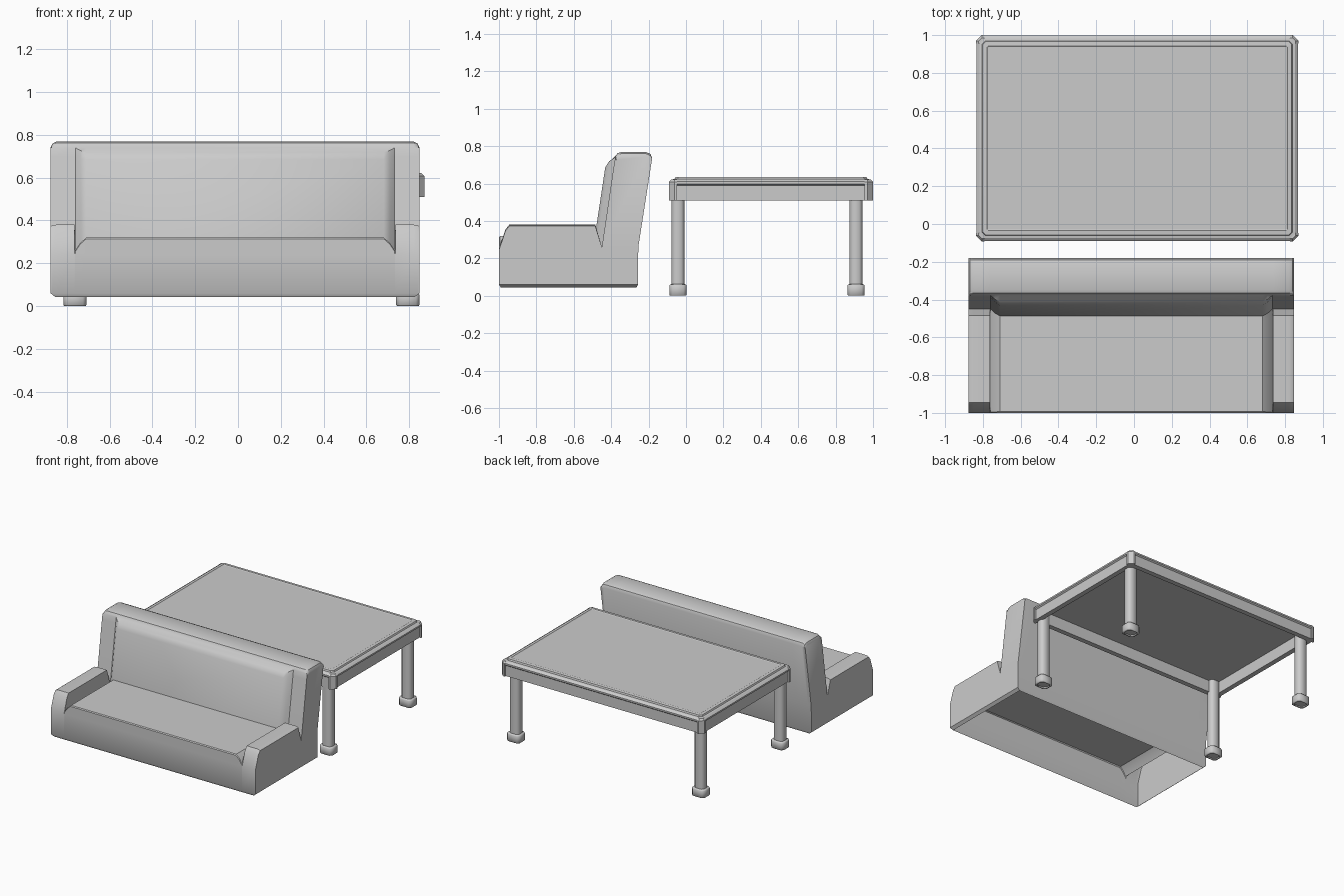
import bpy, bmesh

if "Cube" in bpy.data.objects:
    bpy.data.objects.remove(bpy.data.objects["Cube"])


def finish(name, bm, angle=0.6):
    bmesh.ops.recalc_face_normals(bm, faces=bm.faces[:])
    me = bpy.data.meshes.new(name)
    bm.to_mesh(me)
    bm.free()
    ob = bpy.data.objects.new(name, me)
    bpy.context.collection.objects.link(ob)
    bpy.ops.object.select_all(action='DESELECT')
    ob.select_set(True)
    bpy.context.view_layer.objects.active = ob
    bpy.ops.object.shade_smooth_by_angle(angle=angle)
    return ob


def octagon(cx, cy, hx, hy, c, z):
    """Rectangle with chamfered corners."""
    pts = [(hx, hy - c), (hx - c, hy), (c - hx, hy), (-hx, hy - c),
           (-hx, c - hy), (c - hx, -hy), (hx - c, -hy), (hx, c - hy)]
    return [(cx + x, cy + y, z) for x, y in pts]


def loft(bm, rings, closed=True, cap_start=False, cap_end=False):
    vs = [[bm.verts.new(p) for p in r] for r in rings]
    n = len(vs[0])
    for a, b in zip(vs, vs[1:]):
        for i in range(n if closed else n - 1):
            j = (i + 1) % n
            bm.faces.new((a[i], a[j], b[j], b[i]))
    if cap_start:
        bm.faces.new(vs[0])
    if cap_end:
        bm.faces.new(vs[-1])
    return vs


# Sofa: side profiles (y, z) lofted across x, hollow underneath
CX = -0.014
low = [(-0.99, 0.043), (-1.0, 0.06)]
back = [(-0.366, 0.762), (-0.348, 0.768), (-0.213, 0.768), (-0.19, 0.758),
        (-0.181, 0.735), (-0.255, 0.26), (-0.257, 0.06), (-0.265, 0.043)]
arm = low + [(-1.0, 0.245), (-0.965, 0.355), (-0.945, 0.38), (-0.485, 0.38),
             (-0.45, 0.26), (-0.385, 0.70), (-0.378, 0.74), (-0.374, 0.75)] + back
groove = low + [(-1.0, 0.245), (-0.9995, 0.255), (-0.997, 0.26), (-0.47, 0.26),
                (-0.45, 0.26), (-0.385, 0.70), (-0.378, 0.74), (-0.374, 0.75)] + back
cushion = low + [(-1.0, 0.245), (-1.0, 0.314), (-0.993, 0.32), (-0.52, 0.32),
                 (-0.487, 0.32), (-0.432, 0.685), (-0.412, 0.718), (-0.376, 0.74)] + back

def mix(a, b, t):
    return [(p[0] + (q[0] - p[0]) * t, p[1] + (q[1] - p[1]) * t) for p, q in zip(a, b)]


end = [(y, z - 0.025 if z > 0.745 else z - 0.008 if 0.353 < z < 0.5 else z) for y, z in arm]
half = [(0.861, end), (0.853, mix(end, arm, 0.65)), (0.835, arm), (0.749, arm),
        (0.746, groove), (0.722, mix(groove, cushion, 0.6)), (0.695, cushion)]
stations = [(-x, p) for x, p in half] + [(x, p) for x, p in reversed(half)]
bm = bmesh.new()
rings = []
for x, p in stations:
    ring = [(CX + x, y, z) for y, z in p]
    if abs(x) > 0.84:                      # tuck the bottom lip in at the ends
        lip = CX + (0.84 if x > 0 else -0.84)
        ring[0] = (lip, *ring[0][1:])
        ring[-1] = (lip, *ring[-1][1:])
    rings.append(ring)
vs = loft(bm, rings, closed=False)
for r in (vs[0], vs[-1]):
    bm.faces.new(r[1:-1])
    bm.faces.new((r[0], r[1], r[-2], r[-1]))
finish("sofa", bm)

# Table top with recessed apron and raised panel
TX, TY, HX, HY = 0.017, 0.454, 0.853, 0.546
bm = bmesh.new()
steps = [(0.05, 0.60), (0.05, 0.51), (0.012, 0.51), (0.012, 0.59), (0.002, 0.598),
         (0.002, 0.61), (0.018, 0.622), (0.03, 0.624), (0.035, 0.634), (0.058, 0.636),
         (0.064, 0.632)]
loft(bm, [octagon(TX, TY, HX - i, HY - i, max(0.035 - i * 0.55, 0.002), z)
          for i, z in steps], cap_start=True, cap_end=True)
finish("table_top", bm, 0.4)

# Corner blocks
for sx, nx in ((-1, "left"), (1, "right")):
    for sy, ny in ((-1, "front"), (1, "back")):
        bm = bmesh.new()
        plan = [(0, 0.045), (0, 0.03), (0.03, 0), (0.045, 0), (0.045, 0.045)]
        loft(bm, [[(TX + sx * (HX - max(u, i)), TY + sy * (HY - max(v, i)), z)
                   for u, v in plan] for i, z in ((0, 0.51), (0, 0.608), (0.014, 0.622))],
             cap_start=True, cap_end=True)
        finish(f"{ny}_{nx}_corner_block", bm, 0.4)

# Legs with wider feet, recessed at the bottom
for x, nx in ((-0.762, "left"), (0.793, "right")):
    for y, ny in ((-0.043, "front"), (0.909, "back")):
        bm = bmesh.new()
        loft(bm, [octagon(x, y, hx, hy, 0.016, z) for hx, hy, z in
                  ((0.040, 0.034, 0.60), (0.040, 0.034, 0.062),
                   (0.050, 0.043, 0.06), (0.054, 0.046, 0.054), (0.054, 0.046, 0.005),
                   (0.050, 0.042, 0.0), (0.042, 0.035, 0.0), (0.040, 0.033, 0.008))],
             cap_start=True, cap_end=True)
        finish(f"{ny}_{nx}_leg", bm, 0.9)
